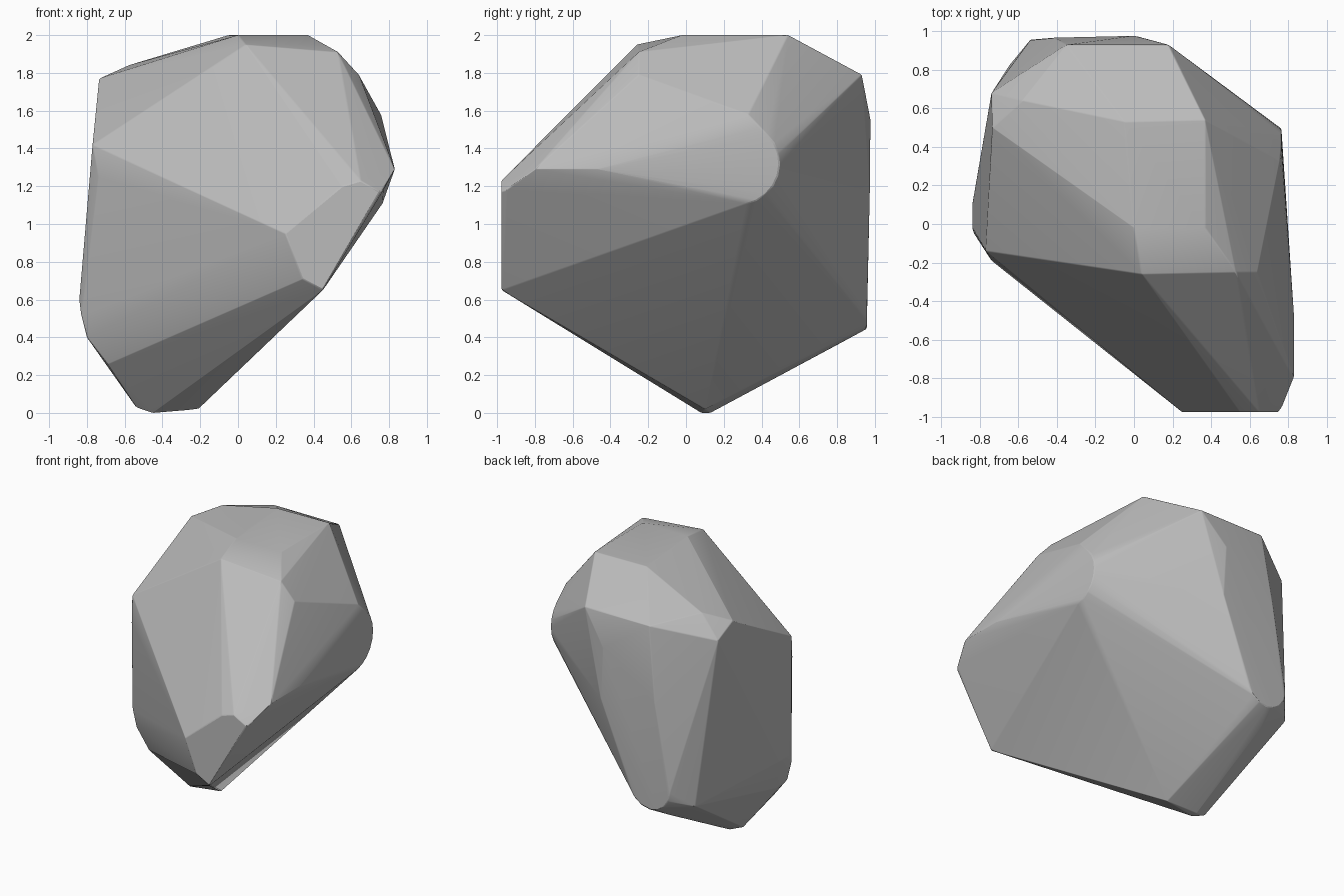
import bpy
import bmesh
import math
from mathutils import Vector

# Remove only the default cube
default = bpy.data.objects.get("Cube")
if default:
    bpy.data.objects.remove(default, do_unlink=True)


def arc(center, radius, start, end, steps):
    """Points of a circular arc as pairs in a plane."""
    angles = [math.radians(start + (end - start) * i / steps) for i in range(steps + 1)]
    return [(center[0] + radius * math.cos(a), center[1] + radius * math.sin(a)) for a in angles]


def make_material(name, value):
    mat = bpy.data.materials.new(name)
    mat.use_nodes = True
    color = (value, value, value, 1)
    mat.diffuse_color = color
    mat.node_tree.nodes["Principled BSDF"].inputs["Base Color"].default_value = color
    return mat


points = []

# Flat chipped facet on the front
front_chip = [(.25, .95), (.34, .71), (.45, .65), (.75, 1.17), (.65, 1.23), (.55, 1.2)]
points += [(x, -.977, z) for x, z in front_chip]

# Rounded nose on the +x side
points += [(.765, y, z) for y, z in arc((.28, 1.32), .215, -80, 62, 9)]
points += [(.757, .33, 1.58)]

# Narrow back facet with a rounded lower end
points += [(x, .957, z) for x, z in arc((-.372, .61), .165, -180, 0, 8)]
points += [(.02, .973, 1.17), (0, .977, 1.55), (-.42, .967, 1.25)]

# Lower back bulge between the back facet and the foot
points += [(-.22, .8, .43), (-.45, .8, .36), (-.65, .82, .49)]

# Flat crown and the shoulders around it
crown = [(-.05, .53), (.37, .54), (.37, -.02), (0, -.02)]
points += [(x, y, 2) for x, y in crown]
points += [(.04, -.26, 1.95), (.53, -.25, 1.91), (.64, -.25, 1.79)]
points += [(.18, .93, 1.79), (-.35, .93, 1.79), (-.58, .64, 1.84)]

# Ridge at the front of the +x side
points += [(.83, -.8, 1.29), (.83, -.47, 1.29), (.77, -.95, 1.18)]

# Steep -x side, rounded toward the foot
points += [(-.735, .5, 1.77), (-.74, .68, 1.69), (-.77, -.14, 1.42), (-.74, -.19, 1.25)]
points += [(-.84, y, .6) for y in (-.02, .1)]
points += [(-.83, -.05, .52), (-.8, -.05, .4), (-.77, .04, .36), (-.69, -.06, .26)]

# Small foot
points += [(-.54, .1, .03), (-.45, .13, 0), (-.45, .08, 0), (-.21, .1, .02)]

# Wrap the facets into one solid stone and merge coplanar triangles
bm = bmesh.new()
for p in points:
    bm.verts.new(Vector(p))
hull = bmesh.ops.convex_hull(bm, input=bm.verts)
loose = {g for g in hull["geom_interior"] + hull["geom_unused"] if isinstance(g, bmesh.types.BMVert)}
bmesh.ops.delete(bm, geom=list(loose), context="VERTS")
bmesh.ops.dissolve_limit(bm, angle_limit=math.radians(1), verts=bm.verts, edges=bm.edges)
bmesh.ops.recalc_face_normals(bm, faces=bm.faces)
mesh = bpy.data.meshes.new("stone")
bm.to_mesh(mesh)
bm.free()

stone = bpy.data.objects.new("stone", mesh)
bpy.context.collection.objects.link(stone)
mesh.materials.append(make_material("stone grey", .5))

# Soft shading with crisp chipped edges, large facets kept flat
bpy.context.view_layer.objects.active = stone
stone.select_set(True)
bpy.ops.object.shade_smooth_by_angle(angle=math.radians(35))
bevel = stone.modifiers.new("worn edges", "BEVEL")
bevel.width = .008
bevel.segments = 1
bevel.limit_method = "ANGLE"
bevel.angle_limit = math.radians(12)
normals = stone.modifiers.new("flat facets", "WEIGHTED_NORMAL")
normals.keep_sharp = True
